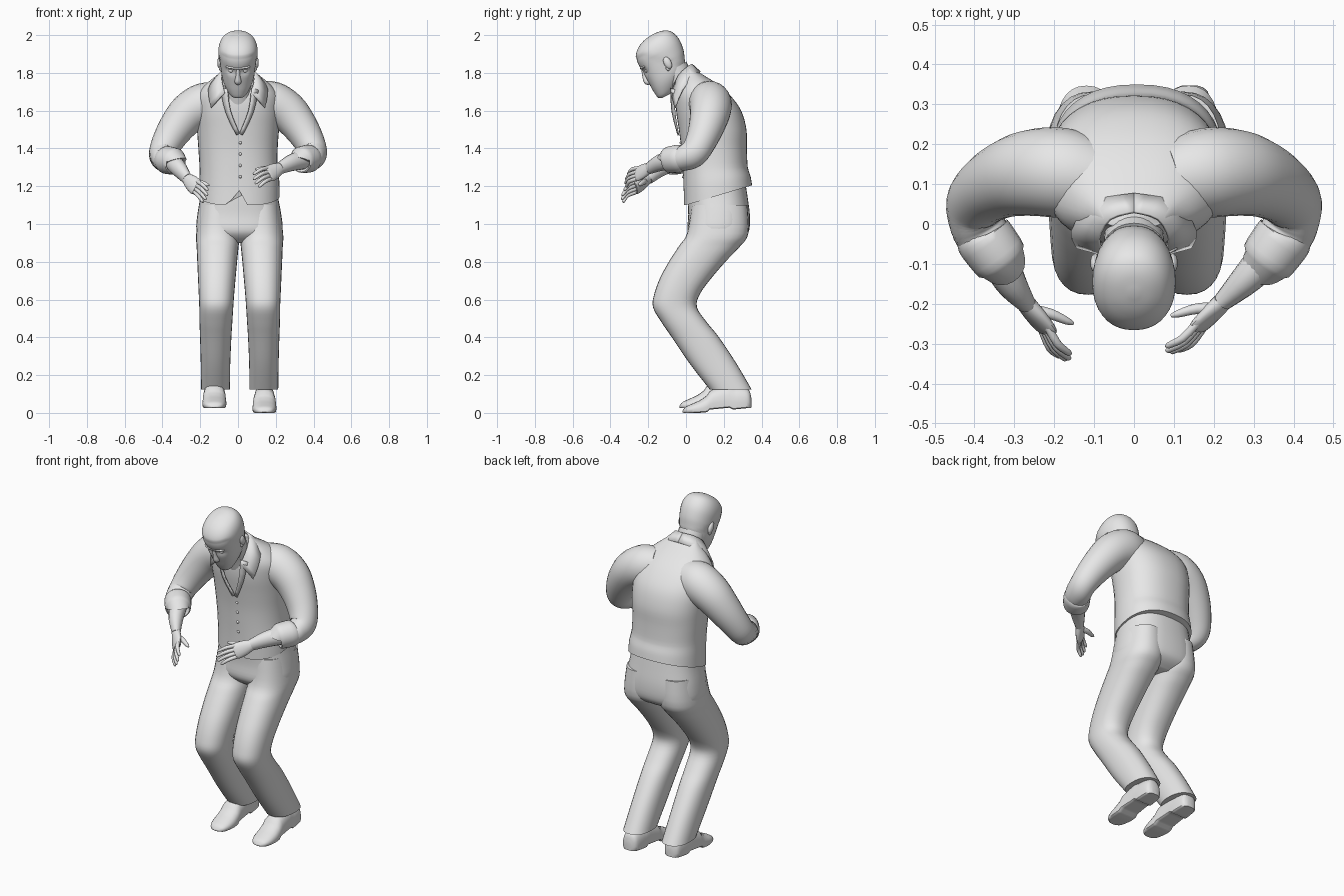
import bpy, bmesh, math
from mathutils import Vector as V

if "Cube" in bpy.data.objects:
    bpy.data.objects.remove(bpy.data.objects["Cube"])

grey = bpy.data.materials.new("light_grey")
grey.diffuse_color = (0.8, 0.8, 0.8, 1)
grey.use_nodes = True
grey.node_tree.nodes["Principled BSDF"].inputs["Base Color"].default_value = grey.diffuse_color


def add_object(name, bm, angle=50):
    bmesh.ops.recalc_face_normals(bm, faces=bm.faces)
    me = bpy.data.meshes.new(name)
    bm.to_mesh(me)
    bm.free()
    me.materials.append(grey)
    ob = bpy.data.objects.new(name, me)
    bpy.context.collection.objects.link(ob)
    bpy.ops.object.select_all(action='DESELECT')
    ob.select_set(True)
    bpy.context.view_layer.objects.active = ob
    bpy.ops.object.shade_smooth_by_angle(angle=math.radians(angle))
    return ob


def spline(rows, steps=4):
    """Catmull-Rom through rows of numbers."""
    out = []
    for i in range(len(rows) - 1):
        p = [rows[max(i - 1, 0)], rows[i], rows[i + 1], rows[min(i + 2, len(rows) - 1)]]
        for s in range(steps):
            t = s / steps
            out.append([0.5 * (2 * b + (c - a) * t + (2 * a - 5 * b + 4 * c - d) * t * t
                               + (3 * b - a - 3 * c + d) * t ** 3) for a, b, c, d in zip(*p)])
    return out + [list(rows[-1])]


def skin(name, rings, angle=50):
    bm = bmesh.new()
    vs = [[bm.verts.new(p) for p in r] for r in rings]
    n = len(rings[0])
    for a, b in zip(vs, vs[1:]):
        for i in range(n):
            bm.faces.new((a[i], a[(i + 1) % n], b[(i + 1) % n], b[i]))
    bm.faces.new(vs[0])
    bm.faces.new(vs[-1])
    return add_object(name, bm, angle)


def ellipse(n, e=2.0):
    pts = []
    for i in range(n):
        c, s = math.cos(2 * math.pi * i / n), math.sin(2 * math.pi * i / n)
        pts.append((math.copysign(abs(c) ** (2 / e), c), math.copysign(abs(s) ** (2 / e), s)))
    return pts


def stack(name, rows, e=2.3, n=28, tweak=None):
    """Horizontal sections: z, centre x, half width, front y, back y."""
    rings = []
    for k, (z, x, w, yf, yb) in enumerate(spline(rows)):
        ring = [V((x + w * c, (yf + yb) / 2 + (yb - yf) / 2 * s, z)) for c, s in ellipse(n, e)]
        rings.append([tweak(p, k) for p in ring] if tweak else ring)
    return skin(name, rings)


def tube(name, rows, wide=(0, 0, 1), n=16, steps=4):
    """Sections across a path: x, y, z, radius along 'wide', other radius."""
    rows = spline(rows, steps)
    rings = []
    for i, r in enumerate(rows):
        t = (V(rows[min(i + 1, len(rows) - 1)][:3]) - V(rows[max(i - 1, 0)][:3])).normalized()
        a = V(wide)
        a = (a - t * a.dot(t)).normalized()
        b = t.cross(a)
        rings.append([V(r[:3]) + a * r[3] * c + b * r[4] * s for c, s in ellipse(n)])
    return skin(name, rings)


def blob(name, centre, size, axes):
    bm = bmesh.new()
    bmesh.ops.create_uvsphere(bm, u_segments=14, v_segments=10, radius=1)
    for v in bm.verts:
        v.co = V(centre) + sum((axes[i] * v.co[i] * size[i] for i in range(3)), V())
    return add_object(name, bm)


def strip(name, inner, outer, thick=0.008):
    a, b = spline(inner, 3), spline(outer, 3)
    bm = bmesh.new()
    va, vb = [bm.verts.new(p) for p in a], [bm.verts.new(p) for p in b]
    for i in range(len(va) - 1):
        bm.faces.new((va[i], va[i + 1], vb[i + 1], vb[i]))
    ob = add_object(name, bm)
    m = ob.modifiers.new("thickness", 'SOLIDIFY')
    m.thickness, m.offset = thick, 0


# Waistcoat torso; hem rises to the back and has a notch at the front centre
def hem(p, k):
    low = 1.1 + 0.3 * max(p.y, 0) + (0.09 * max(0, 1 - abs(p.x) / 0.05) if p.y < 0.1 else 0)
    p.z = low + (p.z - 1.1) * (1.3 - low) / 0.2 if p.z < 1.3 else p.z
    return p


stack("waistcoat", [
    (1.10, .007, .214, -.012, .350), (1.20, .007, .212, -.014, .342), (1.30, .003, .207, -.018, .327),
    (1.40, 0, .210, -.025, .322), (1.50, 0, .217, -.038, .320), (1.60, 0, .222, -.052, .292),
    (1.68, 0, .215, -.052, .235), (1.74, 0, .170, -.040, .168), (1.79, 0, .110, -.020, .090),
    (1.825, 0, .075, -.01, .035)], tweak=hem, n=40)

# Trousers
stack("trouser_seat", [
    (1.25, .005, .195, .01, .31), (1.15, .006, .205, .008, .325), (1.05, .007, .222, .012, .338),
    (.97, .008, .228, .008, .335), (.93, .008, .20, .03, .31), (.90, .008, .13, .07, .26)], e=2.5, n=36)
leg = [(1.10, .110, .100, .030, .325), (.95, .115, .115, .005, .330), (.88, .117, .111, -.040, .285),
       (.81, .119, .106, -.085, .218), (.72, .121, .100, -.135, .140), (.63, .123, .094, -.168, .074),
       (.56, .124, .090, -.175, .058), (.48, .126, .087, -.130, .110), (.40, .127, .083, -.075, .175),
       (.26, .128, .078, .020, .268), (.125, .128, .076, .125, .347)]
for side, s in (("right", -1), ("left", 1)):
    stack(side + "_trouser_leg", [(z, s * x + .009, w, f, b) for z, x, w, f, b in leg])

# Shoes with a flat sole, raised at the heel
for side, x0, y0, z0 in (("right", -.125, -.005, .025), ("left", .14, .012, 0)):
    rows = [(.335, .02, .06), (.32, .045, .11), (.27, .054, .13), (.20, .056, .135), (.13, .06, .12),
            (.07, .064, .085), (.02, .058, .062), (-.015, .042, .045), (-.03, .015, .025)]
    rings = []
    for y, w, h in spline(rows):
        sole = z0 + .1 * max(y - .06, 0) + (.012 if .1 < y < .22 else 0)
        rings.append([(x0 + w * c, y + y0, max(sole, sole + (h - .02) * (s + .35) / 1.35 + .006))
                      for c, s in ellipse(20, 2.3)])
    skin(side + "_shoe", rings, 40)

# Sleeves, rolled cuffs, forearms and hands
hands = {"left": (1, (.285, -.135, 1.325), (.222, -.195, 1.295), (.158, -.262, 1.262),
                  (.083, -.325, 1.225), (.092, -.23, 1.29)),
         "right": (-1, (-.31, -.145, 1.29), (-.27, -.20, 1.24), (-.217, -.268, 1.19),
                   (-.163, -.345, 1.14), (-.152, -.25, 1.205))}
for side, (s, fore, wrist, knuckle, tip, thumb) in hands.items():
    dz = 0 if s > 0 else -.008
    tube(side + "_sleeve", [(s * x, y, z + dz, a, b) for x, y, z, a, b in (
        (.10, .11, 1.655, .10, .10), (.18, .128, 1.64, .113, .115), (.26, .128, 1.595, .108, .108),
        (.325, .11, 1.52, .095, .095), (.375, .08, 1.44, .082, .082), (.400, .045, 1.38, .076, .072),
        (.393, 0, 1.352, .072, .066), (.372, -.04, 1.345, .066, .064), (.345, -.075, 1.342, .062, .06))],
        wide=(0, 1, 0), n=24)
    tube(side + "_cuff", [(s * x, y, z + dz, a, a) for x, y, z, a in (
        (.382, -.022, 1.348, .064), (.378, -.03, 1.347, .073), (.355, -.062, 1.343, .073),
        (.332, -.093, 1.339, .069), (.329, -.097, 1.338, .058))], n=24, steps=2)
    tube(side + "_forearm", [(s * .35, -.065, 1.342 + dz, .052, .05), (*fore, .045, .04),
                             (*wrist, .032, .024)])
    W, K, T = V(wrist), V(knuckle), V(tip)
    spread = V((s * .15, -.3, -.94))
    tube(side + "_palm", [(*W, .031, .023), (*W.lerp(K, .4), .041, .021), (*W.lerp(K, .85), .044, .017),
                          (*K, .038, .013)], wide=spread)
    for i, nm in enumerate(("index", "middle", "ring", "little")):
        base = W.lerp(K, .85) + spread * (i - 1.5) * .021
        end = T + spread * (i - 1.5) * .027 - (T - K) * (.05, 0, .08, .28)[i]
        bend = base.lerp(end, .55) + V((s * .006, -.006, .010))
        tube(f"{side}_{nm}_finger", [(*base, .011, .011), (*bend, .0105, .0105),
                                     (*base.lerp(end, .92), .008, .008), (*end, .003, .003)], n=10, steps=3)
    H = V(thumb)
    tube(side + "_thumb", [(*W.lerp(K, .25), .016, .016), (*W.lerp(H, .5), .015, .014),
                           (*W.lerp(H, .85), .011, .010), (*H, .004, .004)], n=10, steps=3)

# Head, pitched forward and down
C, X = V((0, -.14, 1.86)), V((1, 0, 0))
U, F = V((0, -.452, .892)), V((0, -.892, -.452))
AX = (X, F, U)


def at(x, f, u):
    return C + X * x + F * f + U * u


rings = []
for u, fc, d, w in spline([
        (-.178, .052, .020, .020), (-.168, .047, .046, .042), (-.13, .020, .080, .068),
        (-.09, .000, .102, .084), (-.04, -.010, .114, .092), (0, -.016, .121, .097),
        (.05, -.018, .124, .101), (.09, -.022, .113, .094), (.12, -.030, .088, .075),
        (.138, -.035, .052, .045), (.145, -.035, .010, .010)]):
    ring = []
    for c, s in ellipse(36, 2.2):
        f = fc + d * s
        grow = 1.035 if u > .075 - .9 * max(0, .06 - f) and u > -.08 else 1.0   # cropped hair
        socket = .012 * math.exp(-((u + .012) / .018) ** 2 - ((abs(w * c) - .037) / .022) ** 2) if s > 0 else 0
        ring.append(at(w * c * grow, fc + d * s * grow - socket, u))
    rings.append(ring)
skin("head", rings, 60)
blob("brow", at(0, .083, .012), (.066, .026, .011), AX)
tube("nose", [(*at(0, .092, .008), .010, .012), (*at(0, .102, -.035), .012, .016),
              (*at(0, .108, -.064), .018, .016), (*at(0, .098, -.078), .014, .010)], wide=(1, 0, 0), n=12)
blob("upper_lip", at(0, .085, -.104), (.027, .016, .007), AX)
blob("lower_lip", at(0, .082, -.118), (.023, .015, .007), AX)
blob("chin", at(0, .072, -.154), (.028, .024, .020), AX)
for side, s in (("right", -1), ("left", 1)):
    blob(side + "_eye", at(s * .036, .080, -.012), (.016, .014, .010), AX)
    blob(side + "_ear", at(s * .097, -.035, -.025), (.013, .020, .034), AX)
    blob(side + "_earlobe", at(s * .092, -.024, -.052), (.009, .012, .014), AX)
    # Collar flap and edge of the open neck
    strip(side + "_collar", [(s * x, y, z) for x, y, z in (
        (0, .030, 1.845), (.06, .012, 1.835), (.088, -.04, 1.785), (.070, -.078, 1.695))],
        [(s * x, y, z) for x, y, z in (
            (0, .075, 1.805), (.10, .055, 1.785), (.155, -.015, 1.715), (.142, -.058, 1.615))])
    strip(side + "_neck_edge", [(s * x + .008, y, z) for x, y, z in (
        (.064, -.078, 1.72), (.048, -.074, 1.60), (0, -.044, 1.48))],
        [(s * x + .008, y, z) for x, y, z in (
            (.100, -.060, 1.71), (.072, -.060, 1.59), (.016, -.040, 1.47))])
tube("neck", [(0, -.065, 1.82, .078, .078), (0, -.02, 1.74, .074, .070), (0, .02, 1.64, .078, .072)],
     wide=(1, 0, 0), n=24)

# Waistcoat buttons
for i, z in enumerate((1.43, 1.37, 1.31, 1.25)):
    blob(f"button_{i + 1}", (.012, -.014 - .07 * (z - 1.25), z), (.008, .008, .008),
         (X, V((0, 1, 0)), V((0, 0, 1))))
